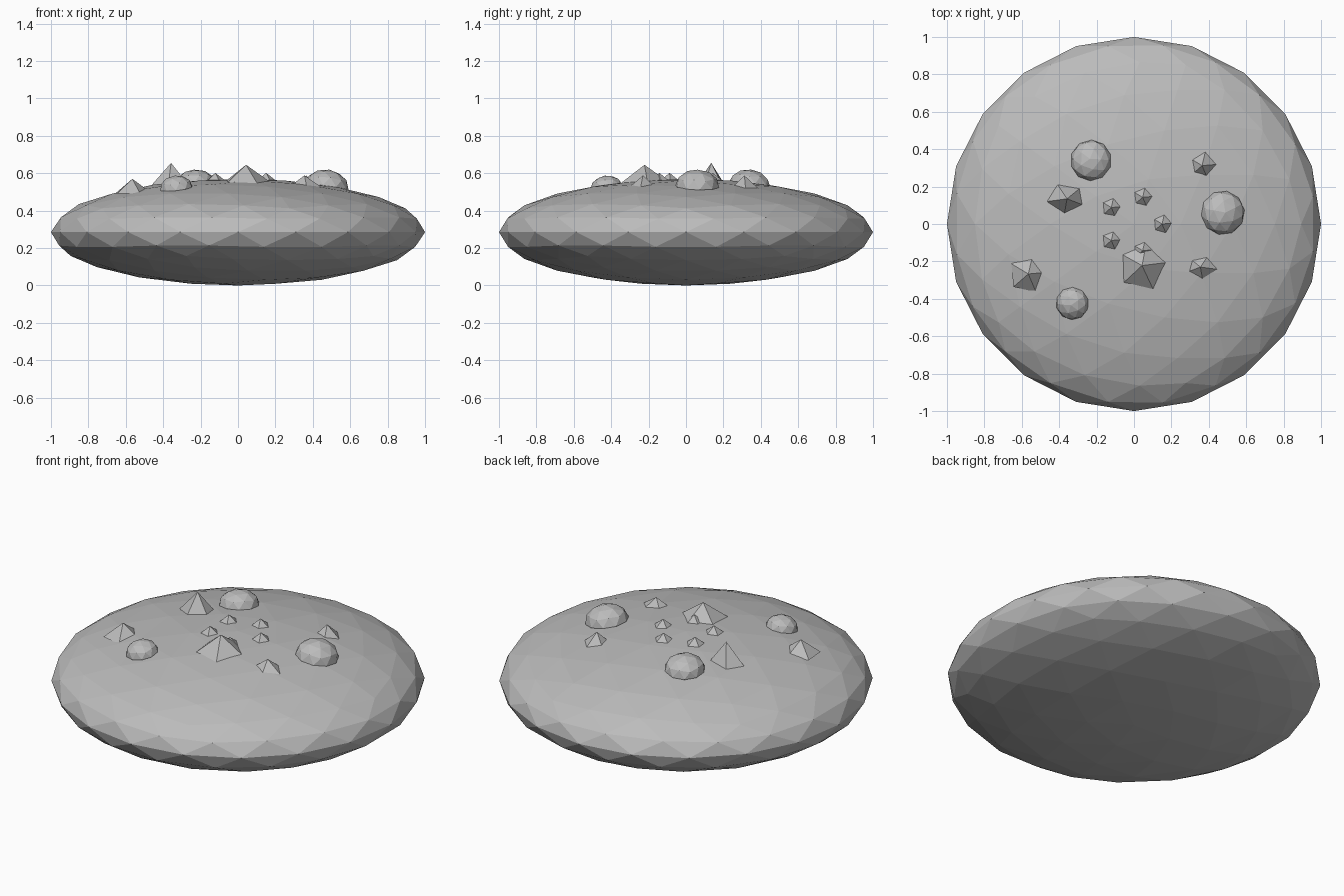
import bpy, math
from mathutils import Matrix, Vector

if "Cube" in bpy.data.objects:
    bpy.data.objects.remove(bpy.data.objects["Cube"])

HALF = 0.285  # half thickness of the flattened body

stone = bpy.data.materials.new("stone_grey")
stone.diffuse_color = (0.5, 0.5, 0.5, 1)
stone.use_nodes = True
stone.node_tree.nodes["Principled BSDF"].inputs["Base Color"].default_value = stone.diffuse_color


def surface_z(x, y):
    return HALF + HALF * math.sqrt(1 - x * x - y * y)


def lean(x, y):
    """Rotation that turns +z to the body's outward direction."""
    n = Vector((x, y, (surface_z(x, y) - HALF) / HALF ** 2))
    return n.to_track_quat('Z', 'Y').to_euler()


def finish(name):
    ob = bpy.context.object
    ob.name = name
    ob.data.materials.append(stone)
    return ob


# Flattened faceted body
bpy.ops.mesh.primitive_ico_sphere_add(subdivisions=3, radius=1, location=(0, 0, HALF))
finish("body").scale = (1, 1, HALF)


# Rounded bumps: x, y, radius, top height
for i, (x, y, r, top) in enumerate([(-0.23, 0.34, 0.11, 0.62),
                                    (0.475, 0.06, 0.118, 0.62),
                                    (-0.33, -0.425, 0.088, 0.588)]):
    z = surface_z(x, y) - 0.004
    bpy.ops.mesh.primitive_ico_sphere_add(subdivisions=2, radius=r, location=(x, y, z),
                                          rotation=lean(x, y))
    finish(f"bump_{i + 1}").scale = (1, 1, (top - z) / r)


def spike(name, x, y, rx, ry, tip, turn):
    """Five-sided spike whose sides run slightly below the surface."""
    sink = 0.015
    rise = tip - surface_z(x, y)
    grow = (rise + sink) / rise
    bpy.ops.mesh.primitive_cone_add(vertices=5, radius1=1, radius2=0, depth=1)
    ob = finish(name)
    ob.data.transform(Matrix.Translation((0, 0, 0.5)))
    # first corner points along +x, then turned
    ob.data.transform(Matrix.Rotation(math.radians(turn - 90), 4, 'Z'))
    ob.data.transform(Matrix.Diagonal((rx * grow, ry * grow, rise + sink, 1)))
    ob.location = (x, y, surface_z(x, y) - sink)


# Large spikes: x, y, half widths, tip height, turn
for i, args in enumerate([(0.043, -0.222, 0.117, 0.117, 0.645, 7),
                          (-0.358, 0.135, 0.095, 0.075, 0.655, 190),
                          (-0.565, -0.267, 0.085, 0.085, 0.57, 5),
                          (0.364, 0.312, 0.058, 0.058, 0.588, 5),
                          (0.355, -0.23, 0.067, 0.053, 0.588, -10)]):
    spike(f"spike_{i + 1}", *args)

# Ring of five small spikes
for i in range(5):
    a = math.radians(72 * i)
    spike(f"small_spike_{i + 1}", 0.15 * math.cos(a), 0.15 * math.sin(a),
          0.045, 0.045, 0.602, 5)
